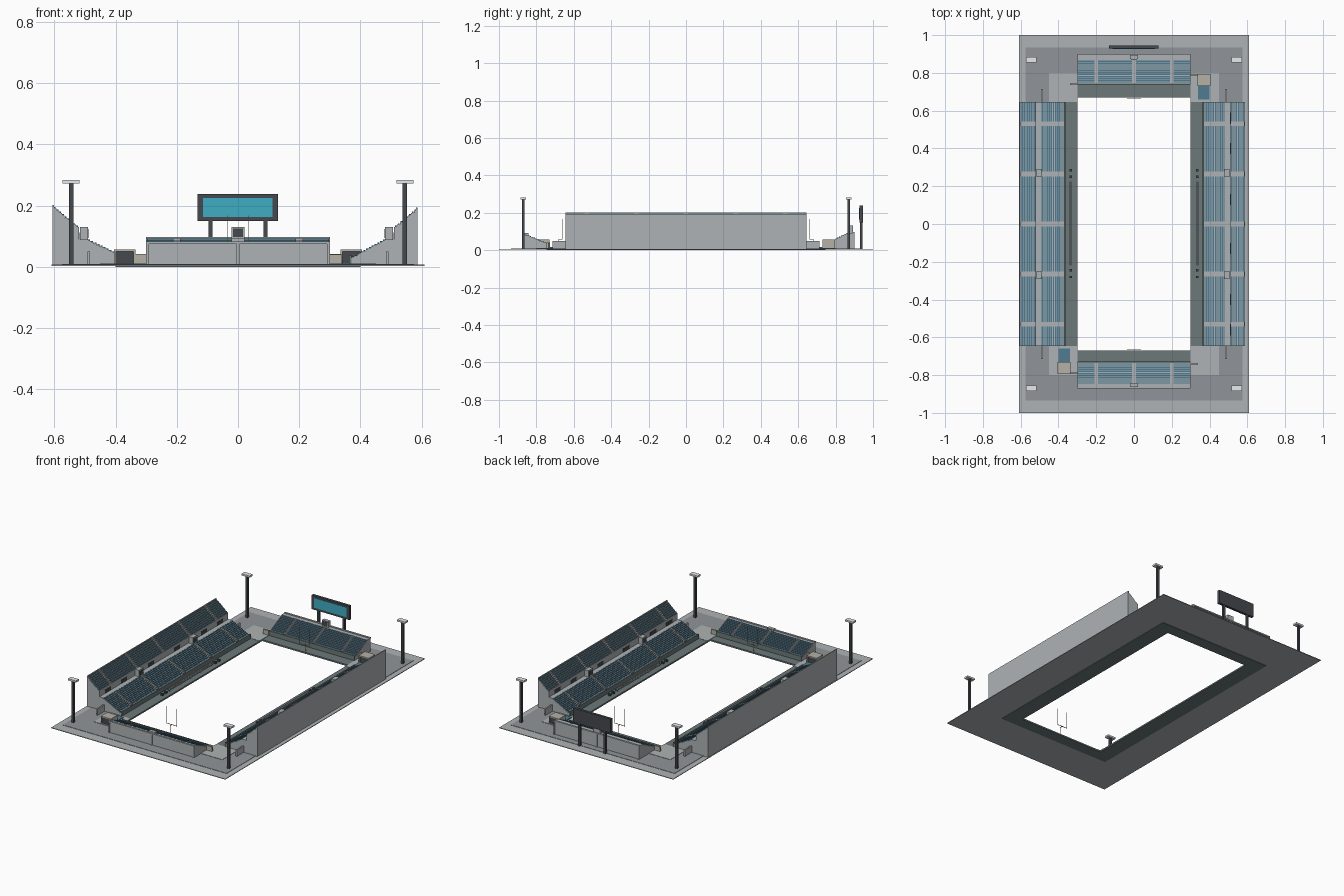
import bpy, bmesh

if "Cube" in bpy.data.objects:
    bpy.data.objects.remove(bpy.data.objects["Cube"])

def mat(name, r, g, b):
    m = bpy.data.materials.new(name)
    m.diffuse_color = (r, g, b, 1)
    m.use_nodes = True
    m.node_tree.nodes["Principled BSDF"].inputs["Base Color"].default_value = m.diffuse_color
    return m

CONC = mat("concrete", .42, .45, .46)
PAVE = mat("paving", .28, .30, .32)
DARK = mat("dark_metal", .06, .065, .075)
APRON = mat("apron_green", .15, .19, .19)
SEAT = mat("seat_blue", .08, .20, .29)
TAN = mat("tan_block", .46, .44, .39)
LAMP = mat("lamp", .8, .82, .85)
SCREEN = mat("screen_teal", .05, .42, .55)
GOLD = mat("goal_paint", .65, .58, .35)

def finish(name, bm, material):
    bmesh.ops.recalc_face_normals(bm, faces=bm.faces)
    me = bpy.data.meshes.new(name)
    bm.to_mesh(me)
    bm.free()
    me.materials.append(material)
    ob = bpy.data.objects.new(name, me)
    bpy.context.collection.objects.link(ob)
    return ob

def boxes(name, items, material):
    """Each item is (x0, x1, y0, y1, z0, z1)."""
    bm = bmesh.new()
    for x0, x1, y0, y1, z0, z1 in items:
        vs = bmesh.ops.create_cube(bm, size=1)["verts"]
        for v in vs:
            v.co = (x0 + (v.co.x + .5) * (x1 - x0), y0 + (v.co.y + .5) * (y1 - y0),
                    z0 + (v.co.z + .5) * (z1 - z0))
    return finish(name, bm, material)

def ring(name, xo, yo, xi, yi, z0, z1, material):
    """Rectangular frame with an open middle."""
    bm = bmesh.new()
    rows = []
    for x, y, z in ((xo, yo, z0), (xo, yo, z1), (xi, yi, z1), (xi, yi, z0)):
        rows.append([bm.verts.new((sx * x, sy * y, z))
                     for sx, sy in ((-1, -1), (1, -1), (1, 1), (-1, 1))])
    for k in range(4):
        a, b = rows[k], rows[(k + 1) % 4]
        for i in range(4):
            j = (i + 1) % 4
            bm.faces.new((a[i], a[j], b[j], b[i]))
    return finish(name, bm, material)

def place(side, u, a, z):
    """u runs outward from the pitch, a runs along the stand."""
    return {"left": (-u, a, z), "right": (u, a, z), "back": (a, u, z), "front": (a, -u, z)}[side]

def side_boxes(name, side, items, material):
    out = []
    for u0, u1, a0, a1, z0, z1 in items:
        p, q = place(side, u0, a0, z0), place(side, u1, a1, z1)
        out.append((min(p[0], q[0]), max(p[0], q[0]), min(p[1], q[1]), max(p[1], q[1]), z0, z1))
    return boxes(side + "_" + name, out, material)

def prism(name, side, pts, half, material):
    bm = bmesh.new()
    A = [bm.verts.new(place(side, u, -half, z)) for u, z in pts]
    B = [bm.verts.new(place(side, u, half, z)) for u, z in pts]
    bm.faces.new(A)
    bm.faces.new(B)
    for i in range(len(pts)):
        j = (i + 1) % len(pts)
        bm.faces.new((A[i], A[j], B[j], B[i]))
    return finish(side + "_" + name, bm, material)

def tier(name, side, u0, z0, du, dz, rows, half, aisles, aisle_w, back=0):
    """Stepped concrete tier with one seat strip per row and section."""
    pts = [(u0, .006)]
    for i in range(rows):
        pts += [(u0 + i * du, z0 + i * dz), (u0 + (i + 1) * du, z0 + i * dz)]
    end = u0 + rows * du
    top = z0 + rows * dz
    if back:
        pts += [(end, top), (end + back, top)]
    pts.append((end + back, .006))
    prism(name + "_steps", side, pts, half, CONC)
    edges = [-half + .003]
    for a in aisles:
        edges += [a - aisle_w / 2, a + aisle_w / 2]
    edges.append(half - .003)
    seats = []
    for i in range(rows):
        for k in range(0, len(edges), 2):
            seats.append((u0 + i * du + .3 * du, u0 + i * du + .95 * du, edges[k], edges[k + 1],
                          z0 + i * dz - .001, z0 + i * dz + .0045))
    side_boxes(name + "_seats", side, seats, SEAT)

# Ground slabs
ring("outer_slab", .61, 1.0, .38, .74, .003, .007, CONC)
ring("inner_slab", .575, .935, .36, .73, .004, .009, PAVE)
ring("pitch_apron", .40, .745, .30, .67, 0, .0095, APRON)
boxes("corner_pads", [(min(s * .30, s * .45), max(s * .30, s * .45), min(t * .645, t * .80),
      max(t * .645, t * .80), .004, .011) for s in (-1, 1) for t in (-1, 1)], CONC)

# Two-tier side stands
AIS = (-.53, -.265, 0, .265, .53)
for side, walk, rows in (("left", .49, 9), ("right", .48, 8)):
    du = (walk - .37) / 12
    tier("lower_tier", side, .37, .03, du, .005, 12, .645, AIS, .025, .03)
    up = walk + .03
    tier("upper_tier", side, up, .13, .0092, .0076, rows, .645, AIS, .025)
    end = up + rows * .0092
    top = .13 + rows * .0076
    side_boxes("rear_parapet", side, [(end - .002, end + .003, -.645, .645, .006, top + .003)], CONC)
    side_boxes("front_parapet", side, [(.362, .37, -.645, .645, .006, .038)], APRON)
    side_boxes("concourse_doors", side, [(up - .002, up + .004, a - .03, a + .03, .091, .113)
               for a in (-.56, -.40, -.13, .13, .40, .56)], DARK)
    # entrance boxes over the walkway
    mid = walk + .013
    side_boxes("entrance_boxes", side, [(mid - .013, mid + .013, a - .022, a + .022, .088, .131)
               for a in (-.27, .27)], CONC)
    side_boxes("entrance_openings", side, [(mid - .0145, mid - .012, a - .015, a + .015, .095, .123)
               for a in (-.27, .27)], DARK)
    side_boxes("wing_walls", side, [(.483, .492, min(s * .64, s * .715), max(s * .64, s * .715), .006, .05)
               for s in (-1, 1)], CONC)
    # team bench and sideline posts
    side_boxes("bench", side, [(.330, .337, -.22, .225, .016, .02), (.338, .341, -.22, .225, .02, .03)]
               + [(.331, .336, a - .003, a + .003, .009, .017) for a in (-.21, -.1, 0, .1, .21)], CONC)
    side_boxes("sideline_posts", side, [(.328, .342, a - .006, a + .006, .009, .022)
               for a in (-.28, -.245, .25, .285)], DARK)

# End stands
for side, u0, rows, dz, back, bz in (("front", .735, 11, .0042, .02, .093), ("back", .745, 12, .005, .03, .131)):
    tier("end_tier", side, u0, .033, .01, dz, rows, .30, (-.2, 0, .2), .02, back)
    end = u0 + rows * .01 + back
    top = .033 + rows * dz
    side_boxes("front_parapet", side, [(u0 - .007, u0, -.30, .30, .006, .040)], APRON)
    side_boxes("rear_ledge", side, [(end - .006, end + .006, -.30, .30, top - .004, top + .004)], CONC)
    side_boxes("rear_pilasters", side, [(end - .002, end + .005, a - .005, a + .005, .006, top)
               for a in (-.295, 0, .295)], CONC)
    # small booth at the top of the stand
    side_boxes("booth", side, [(end - .022, end - .001, -.022, .022, top - .005, bz)], CONC)
    side_boxes("booth_window", side, [(end - .0235, end - .021, -.017, .017, top + .005, bz - .005)], DARK)

# Corner tunnels, placed by half-turn symmetry
for s, tag in ((1, "back_right"), (-1, "front_left")):
    def turn(x0, x1, y0, y1, z0, z1):
        return (min(s * x0, s * x1), max(s * x0, s * x1), min(s * y0, s * y1), max(s * y0, s * y1), z0, z1)
    boxes(tag + "_tunnel_roof", [turn(.335, .405, .73, .795, .05, .056)], TAN)
    boxes(tag + "_tunnel_walls", [turn(.335, .341, .73, .795, .009, .051),
          turn(.399, .405, .73, .795, .009, .051)], TAN)
    boxes(tag + "_tunnel_inside", [turn(.341, .399, .735, .79, .009, .05)], DARK)
    boxes(tag + "_ramp", [turn(.34, .40, .66, .73, .009, .016)], SEAT)
    boxes(tag + "_link_wall", [turn(.30, .336, .785, .793, .009, .042)], TAN)
boxes("corner_walls", [(.30, .34, -.745, -.735, .009, .04), (-.34, -.30, .735, .745, .009, .04)], TAN)

# Floodlights
corners = [(sx * .545, sy * .87) for sx in (-1, 1) for sy in (-1, 1)]
boxes("floodlight_poles", [(x - .007, x + .007, y - .007, y + .007, .006, .274) for x, y in corners], DARK)
boxes("floodlight_heads", [(x - .028, x + .028, y - .015, y + .015, .272, .283) for x, y in corners], LAMP)

# Scoreboard
boxes("scoreboard_frame", [(-.133, .131, .928, .945, .149, .238)], DARK)
boxes("scoreboard_screen", [(-.114, .112, .9255, .929, .163, .225)], SCREEN)
boxes("scoreboard_legs", [(x - .007, x + .007, .93, .944, .006, .15) for x in (-.09, .09)], DARK)

# Goal posts
for s, tag in ((-1, "front"), (1, "back")):
    y, w = s * .662, .0012
    boxes(tag + "_goal", [(-w, w, s * .68 - w, s * .68 + w, .005, .06),
          (-w, w, min(y, s * .68), max(y, s * .68), .058, .061),
          (-.035, .035, y - w, y + w, .058, .061),
          (-.035 - w, -.035 + w, y - w, y + w, .058, .168),
          (.035 - w, .035 + w, y - w, y + w, .058, .168)], GOLD)
